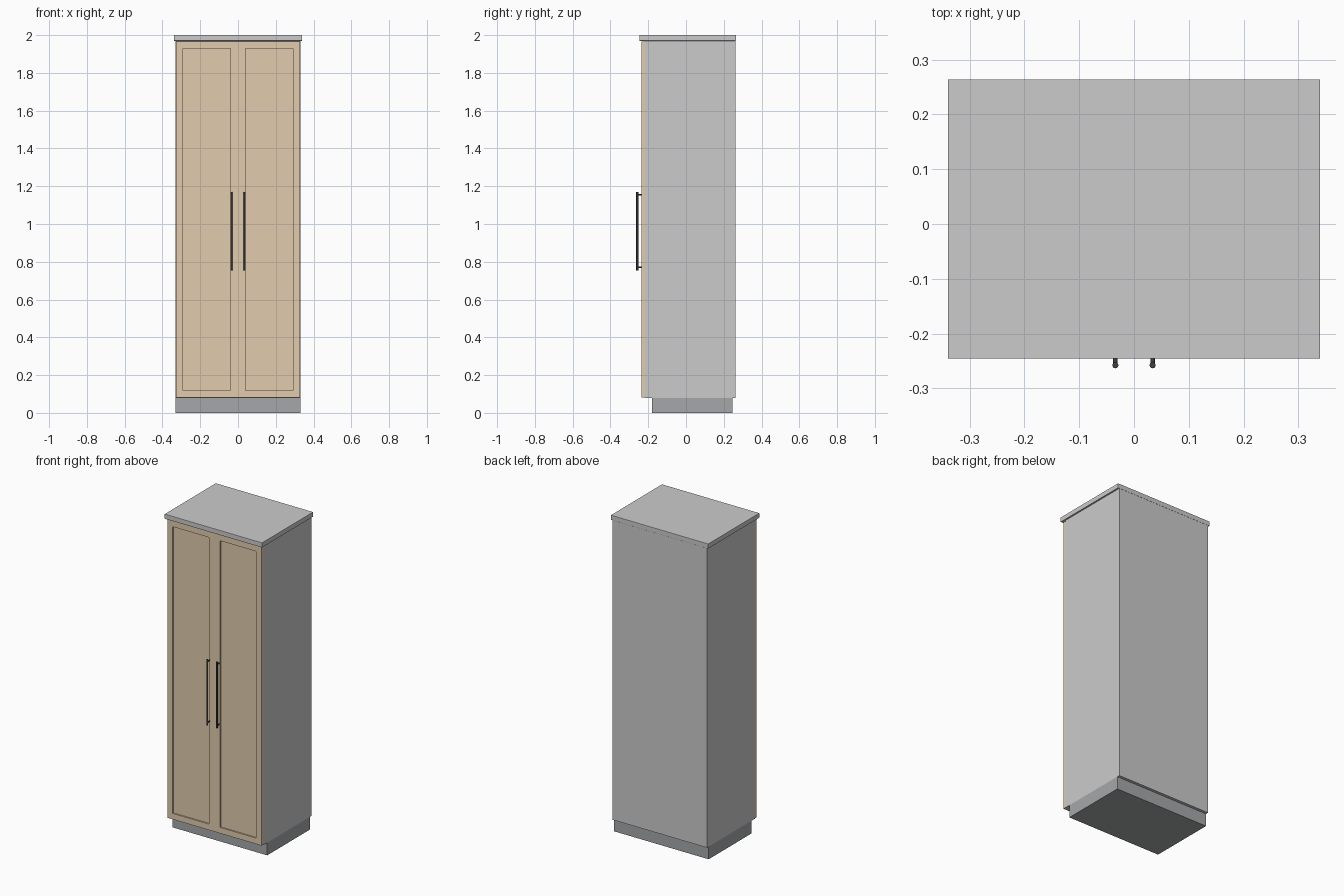
import bpy, bmesh
from mathutils import Matrix, Vector

if "Cube" in bpy.data.objects:
    bpy.data.objects.remove(bpy.data.objects["Cube"])


def material(name, rgb):
    m = bpy.data.materials.new(name)
    m.diffuse_color = (*rgb, 1)
    m.use_nodes = True
    m.node_tree.nodes["Principled BSDF"].inputs["Base Color"].default_value = m.diffuse_color
    return m


wood = material("wood", (0.75, 0.60, 0.42))
dark_metal = material("dark_metal", (0.05, 0.05, 0.05))
plinth_grey = material("plinth_grey", (0.38, 0.39, 0.40))


def finish(bm, name, mat=None):
    mesh = bpy.data.meshes.new(name)
    bm.to_mesh(mesh)
    bm.free()
    ob = bpy.data.objects.new(name, mesh)
    bpy.context.collection.objects.link(ob)
    if mat:
        mesh.materials.append(mat)
    return ob


def box_bm(lo, hi):
    lo, hi = Vector(lo), Vector(hi)
    bm = bmesh.new()
    bmesh.ops.create_cube(bm, size=1, matrix=Matrix.Translation((lo + hi) / 2)
                          @ Matrix.Diagonal((*(hi - lo), 1)))
    return bm


def add_rod(bm, start, end, radius):
    start, end = Vector(start), Vector(end)
    axis = end - start
    rot = axis.to_track_quat('Z', 'Y').to_matrix().to_4x4()
    bmesh.ops.create_cone(bm, cap_ends=True, segments=16, radius1=radius, radius2=radius,
                          depth=axis.length,
                          matrix=Matrix.Translation((start + end) / 2) @ rot)


# Recessed plinth, carcass and overhanging top
finish(box_bm((-0.33, -0.18, 0), (0.33, 0.245, 0.08)), "plinth", plinth_grey)
finish(box_bm((-0.33, -0.216, 0.08), (0.33, 0.263, 1.97)), "carcass")
top = finish(box_bm((-0.34, -0.246, 1.97), (0.34, 0.264, 2.0)), "top_panel")
bevel = top.modifiers.new("soft_edge", 'BEVEL')
bevel.width, bevel.segments = 0.0015, 2

for side, label in ((-1, "left"), (1, "right")):
    # Framed door with a sunken centre panel
    x0, x1 = sorted((side * 0.001, side * 0.329))
    bm = box_bm((x0, -0.235, 0.082), (x1, -0.217, 1.966))
    front = min(bm.faces, key=lambda f: f.calc_center_median().y)
    bmesh.ops.inset_region(bm, faces=[front], thickness=0.053)
    bmesh.ops.inset_region(bm, faces=[front], thickness=0.0003, depth=-0.008)
    finish(bm, label + "_door", wood)

    # Bar handle on two posts
    x = side * 0.034
    bm = bmesh.new()
    add_rod(bm, (x, -0.258, 0.755), (x, -0.258, 1.17), 0.0055)
    for z in (0.77, 1.155):
        add_rod(bm, (x, -0.258, z), (x, -0.234, z), 0.004)
    handle = finish(bm, label + "_handle", dark_metal)
    bpy.ops.object.select_all(action='DESELECT')
    handle.select_set(True)
    bpy.context.view_layer.objects.active = handle
    bpy.ops.object.shade_smooth_by_angle()
